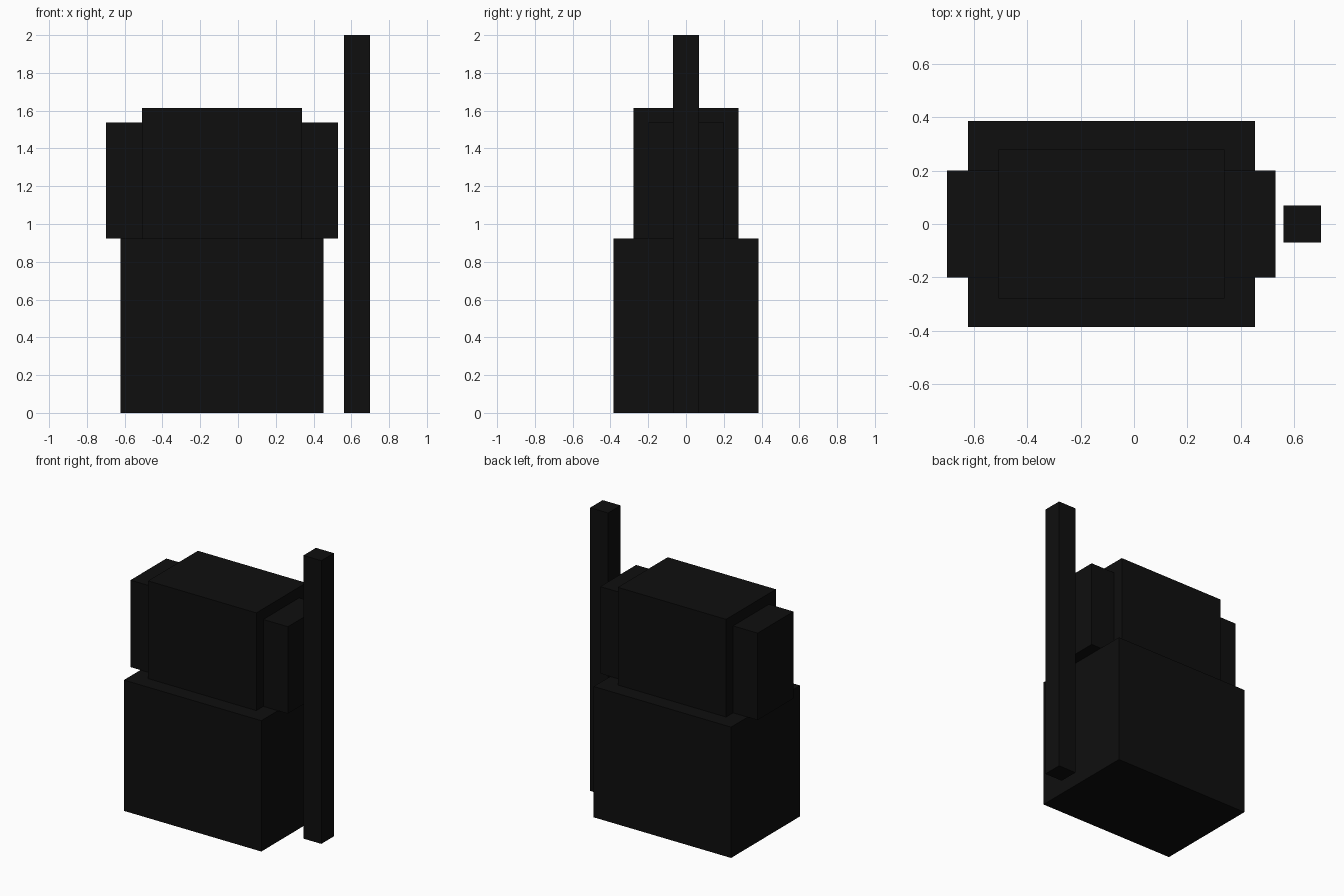
import bpy

if "Cube" in bpy.data.objects:
    bpy.data.objects.remove(bpy.data.objects["Cube"])

black = bpy.data.materials.new("near_black")
black.diffuse_color = (0.0045, 0.0045, 0.0045, 1)
black.use_nodes = True
black.node_tree.nodes["Principled BSDF"].inputs["Base Color"].default_value = black.diffuse_color


def box(name, lo, hi):
    """Flat-faced box between two opposite corners."""
    bpy.ops.mesh.primitive_cube_add(size=1, location=[(a + b) / 2 for a, b in zip(lo, hi)])
    ob = bpy.context.object
    ob.name = name
    ob.scale = [b - a for a, b in zip(lo, hi)]
    bpy.ops.object.transform_apply(location=False, rotation=False, scale=True)
    ob.data.materials.append(black)
    return ob


CX = -0.085     # body centre, offset to make room for the pole
WAIST = 0.924   # top of the lower block

# Lower block and upper block
box("lower_body", (CX - 0.537, -0.385, 0), (CX + 0.537, 0.385, WAIST))
box("upper_body", (CX - 0.423, -0.278, WAIST), (CX + 0.423, 0.278, 1.614))

# Arms flush against both sides of the upper block
for side, name in ((-1, "left_arm"), (1, "right_arm")):
    x0, x1 = sorted((CX + side * 0.423, CX + side * 0.615))
    box(name, (x0, -0.2, WAIST), (x1, 0.2, 1.538))

# Tall free-standing pole
box("pole", (0.56, -0.07, 0), (0.70, 0.07, 2.0))
